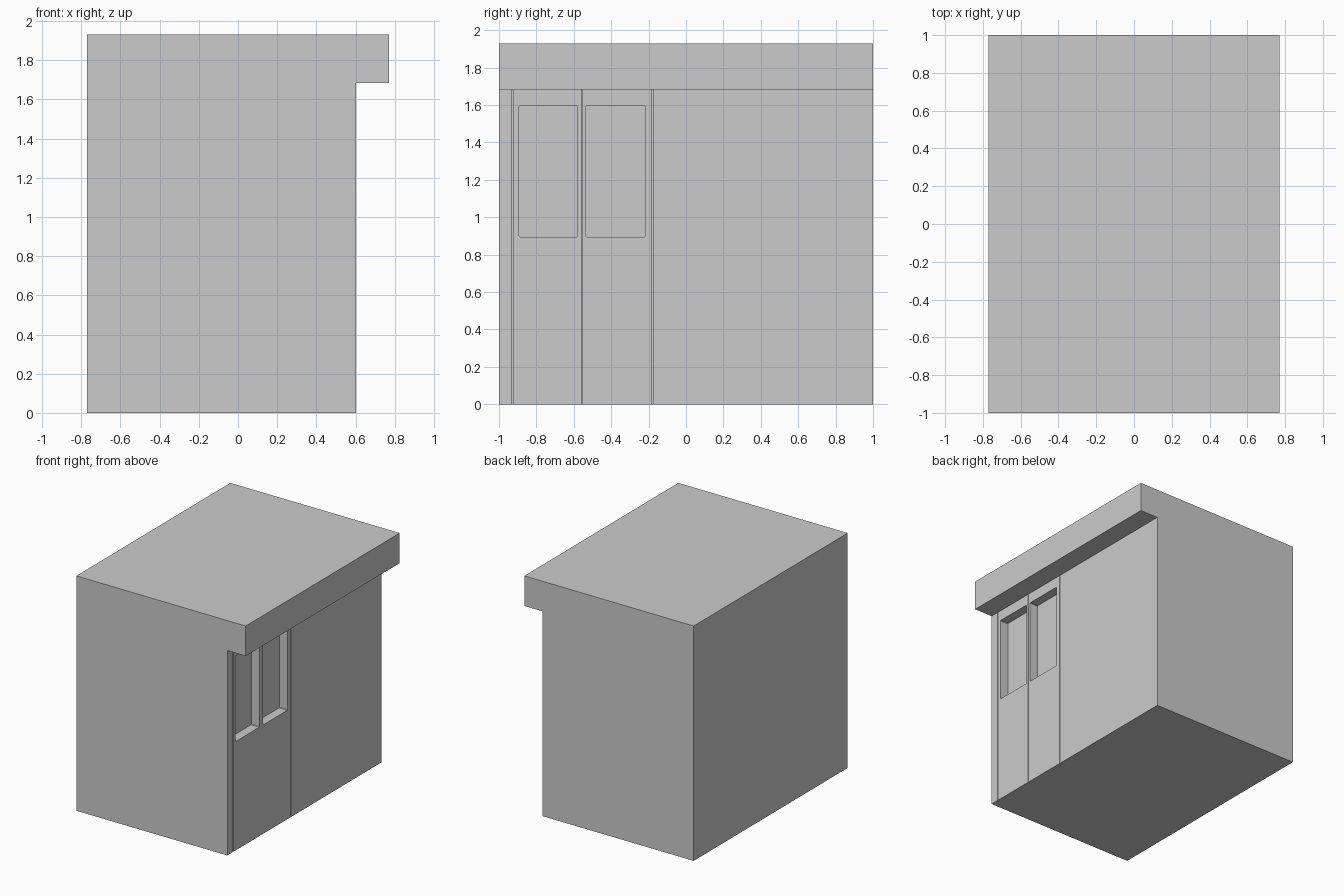
import bpy, bmesh

if "Cube" in bpy.data.objects:
    bpy.data.objects.remove(bpy.data.objects["Cube"])

WALL_X = 0.603     # outer face of the door wall
EAVE_Z = 1.683     # underside of the overhang


def make_object(name, bm):
    bmesh.ops.recalc_face_normals(bm, faces=bm.faces[:])
    mesh = bpy.data.meshes.new(name)
    bm.to_mesh(mesh)
    bm.free()
    ob = bpy.data.objects.new(name, mesh)
    bpy.context.collection.objects.link(ob)
    return ob


def add_cut(bm, y0, y1, z0, z1, depth, corner=0.0):
    """Prism sunk into the door wall, with optional trimmed corners."""
    c = corner
    if c:
        pts = [(y0 + c, z0), (y1 - c, z0), (y1, z0 + c), (y1, z1 - c),
               (y1 - c, z1), (y0 + c, z1), (y0, z1 - c), (y0, z0 + c)]
    else:
        pts = [(y0, z0), (y1, z0), (y1, z1), (y0, z1)]
    face = bm.faces.new([bm.verts.new((WALL_X - depth, y, z)) for y, z in pts])
    ext = bmesh.ops.extrude_face_region(bm, geom=[face])
    verts = [g for g in ext["geom"] if isinstance(g, bmesh.types.BMVert)]
    bmesh.ops.translate(bm, verts=verts, vec=(depth + 0.03, 0, 0))


# Cabin: side profile with the roof overhang, extruded along y
bm = bmesh.new()
profile = [(-0.77, 0), (WALL_X, 0), (WALL_X, EAVE_Z),
           (0.77, EAVE_Z), (0.77, 1.93), (-0.77, 1.93)]
face = bm.faces.new([bm.verts.new((x, -1, z)) for x, z in profile])
ext = bmesh.ops.extrude_face_region(bm, geom=[face])
bmesh.ops.translate(bm, vec=(0, 2, 0),
                    verts=[g for g in ext["geom"] if isinstance(g, bmesh.types.BMVert)])
cabin = make_object("cabin", bm)

# Door seams and recessed windows, cut into the wall
bm = bmesh.new()
for y, width in ((-0.926, 0.009), (-0.556, 0.005), (-0.178, 0.006)):
    add_cut(bm, y - width / 2, y + width / 2, -0.05, EAVE_Z - 0.001, 0.012)
for y0, y1 in ((-0.892, -0.58), (-0.535, -0.218)):
    add_cut(bm, y0, y1, 0.895, 1.597, 0.075, 0.004)
cutter = make_object("door_cutter", bm)
cutter.hide_render = True
cutter.display_type = 'WIRE'

mod = cabin.modifiers.new("door_details", 'BOOLEAN')
mod.operation = 'DIFFERENCE'
mod.solver = 'EXACT'
mod.object = cutter
